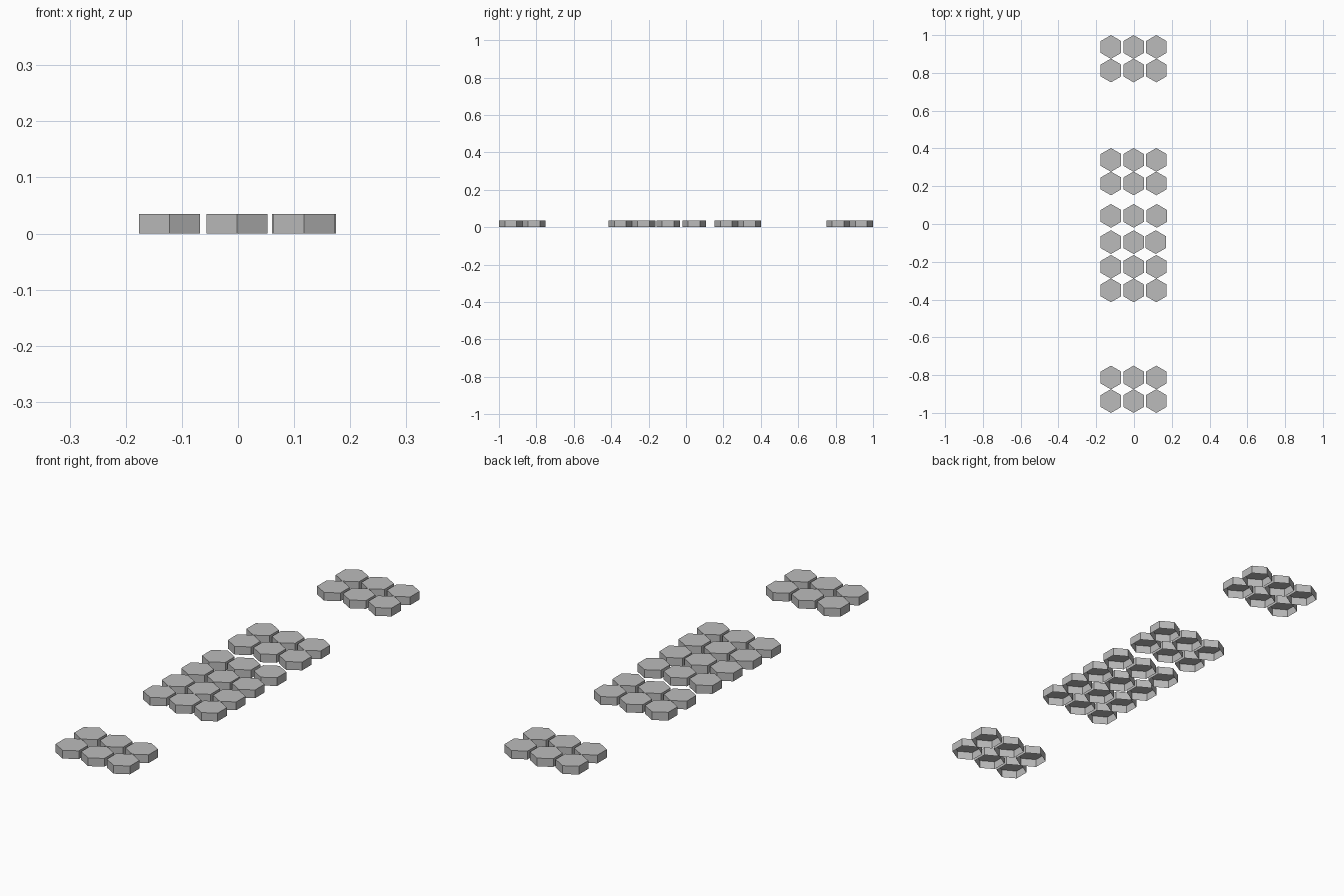
import bpy, bmesh, math

if "Cube" in bpy.data.objects:
    bpy.data.objects.remove(bpy.data.objects["Cube"])

RADIUS = 0.0628
HEIGHT = 0.035

# Stone grey, shared by every tile
grey = bpy.data.materials.new("stone_grey")
grey.use_nodes = True
colour = (0.5, 0.5, 0.5, 1)
grey.diffuse_color = colour
grey.node_tree.nodes["Principled BSDF"].inputs["Base Color"].default_value = colour


def hex_mesh():
    """Hexagonal cap with a point towards +y, side walls and an open underside."""
    bm = bmesh.new()
    ring = [(RADIUS * math.sin(k * math.pi / 3), RADIUS * math.cos(k * math.pi / 3))
            for k in range(6)]
    low = [bm.verts.new((x, y, 0)) for x, y in ring]
    top = [bm.verts.new((x, y, HEIGHT)) for x, y in ring]
    bm.faces.new(top)
    for k in range(6):
        n = (k + 1) % 6
        bm.faces.new((low[k], low[n], top[n], top[k]))
    bmesh.ops.recalc_face_normals(bm, faces=bm.faces)
    # Keep the cap facing up
    cap = max(bm.faces, key=lambda f: f.calc_center_median().z)
    if cap.normal.z < 0:
        bmesh.ops.reverse_faces(bm, faces=bm.faces)
    mesh = bpy.data.meshes.new("hex_tile")
    bm.to_mesh(mesh)
    bm.free()
    mesh.materials.append(grey)
    return mesh


tile = hex_mesh()


def tile_row(name, y, right_x=0.118):
    for side, x in (("right", -0.122), ("middle", -0.002), ("left", right_x)):
        obj = bpy.data.objects.new(f"{name}_{side}_tile", tile)
        obj.location = (x, y, 0)
        bpy.context.collection.objects.link(obj)


# Double rows of tiles
for name, y in (("front", -0.875), ("inner_front", -0.289),
                ("inner_back", 0.277), ("back", 0.875)):
    tile_row(name + "_near", y - 0.0622)
    tile_row(name + "_far", y + 0.0622)

# Single rows in the middle, the last tile slightly off the grid
tile_row("centre_near", -0.096, 0.115)
tile_row("centre_far", 0.043, 0.1205)
